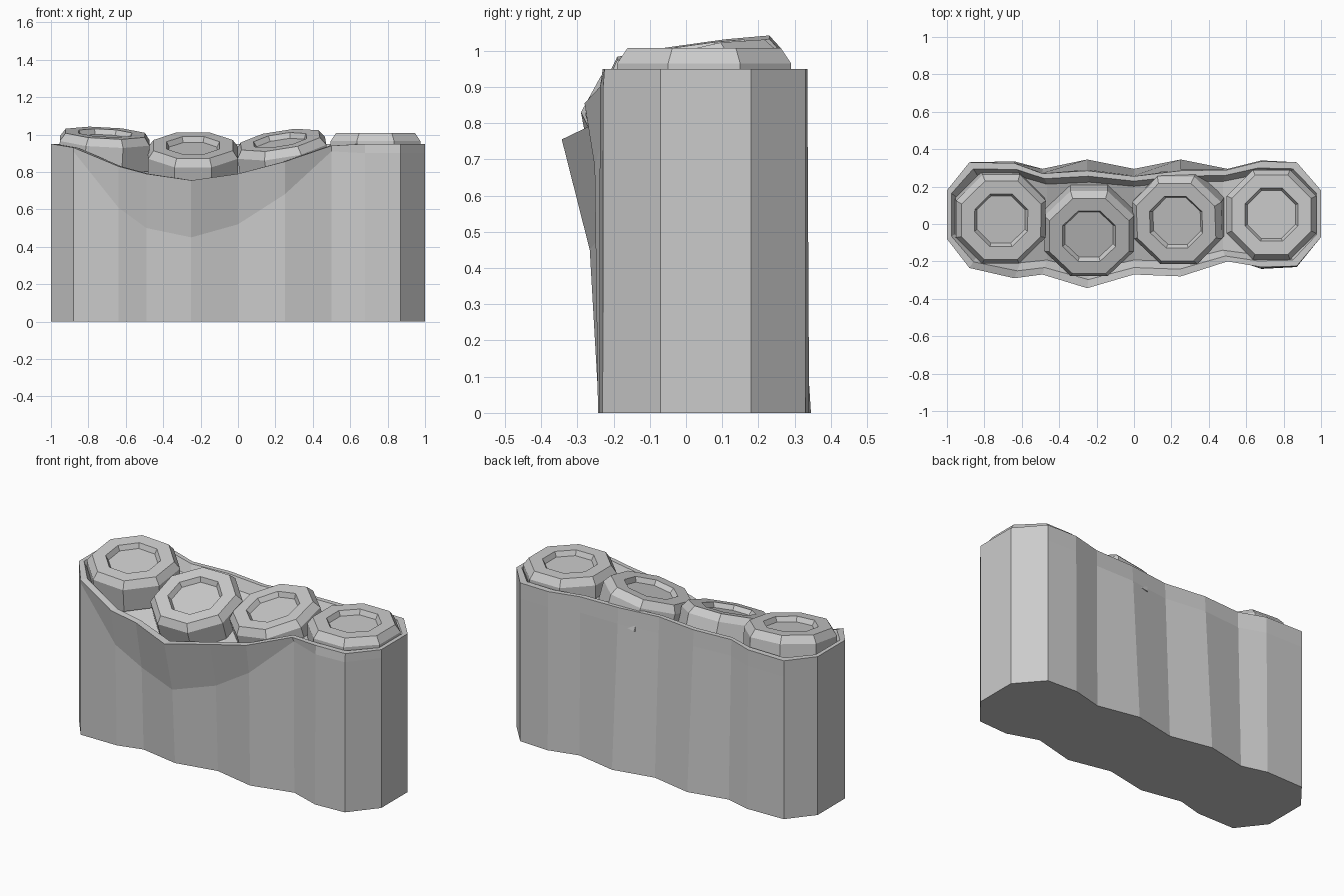
import bpy, bmesh, math
from mathutils import Euler, Matrix

cube = bpy.data.objects.get("Cube")
if cube:
    bpy.data.objects.remove(cube, do_unlink=True)

# One plain grey for everything
grey = bpy.data.materials.new("plain grey")
grey.use_nodes = True
color = (0.6, 0.6, 0.6, 1)
grey.diffuse_color = color
grey.node_tree.nodes["Principled BSDF"].inputs["Base Color"].default_value = color


def finish(bm, name, matrix=None):
    """Turn a bmesh into a flat shaded, grey object."""
    bmesh.ops.recalc_face_normals(bm, faces=bm.faces)
    mesh = bpy.data.meshes.new(name)
    bm.to_mesh(mesh)
    bm.free()
    mesh.materials.append(grey)
    obj = bpy.data.objects.new(name, mesh)
    bpy.context.collection.objects.link(obj)
    if matrix:
        obj.matrix_world = matrix
    return obj


def bridge(bm, lower, upper):
    """Join two closed rings of equal length with quads."""
    count = len(lower)
    for i in range(count):
        j = (i + 1) % count
        bm.faces.new((lower[i], lower[j], upper[j], upper[i]))


# Scalloped pouch: matched columns along the front and back walls
columns = [-1, -.88, -.64, -.49, -.25, 0, .25, .5, .68, .87, 1]
front_base = [-.08, -.235, -.235, -.195, -.24, -.19, -.243, -.18, -.24, -.23, -.07]
front_rim = [-.08, -.235, -.29, -.27, -.343, -.27, -.28, -.2, -.23, -.225, -.07]
front_rim_z = [.95, .93, .83, .79, .755, .79, .855, .94, .95, .95, .95]
fold_z = [.9, .91, .61, .5, .45, .52, .68, .91, .9, .9, .9]
back_base = [.18, .33, .335, .295, .345, .295, .345, .295, .34, .33, .18]
back_rim = [.18, .33, .325, .27, .285, .255, .285, .29, .335, .33, .18]
rim_z = [.95] * len(columns)


def mix(a, b, t):
    return [p + (q - p) * t for p, q in zip(a, b)]


def ring(bm, front, front_z, back, back_z, inset=0, drop=0):
    """Closed loop along the front wall and back along the rear wall."""
    mid = .04
    shrink = 1 - inset
    points = list(zip(columns, front, front_z))
    points += reversed(list(zip(columns, back, back_z)))
    return [bm.verts.new((x * (1 - inset / 5), mid + (y - mid) * shrink, z - drop))
            for x, y, z in points]


bm = bmesh.new()
zero = [0] * len(columns)
rings = [
    ring(bm, front_base, zero, back_base, zero),
    ring(bm, mix(front_base, front_rim, .25), fold_z, mix(back_base, back_rim, .9), mix(zero, rim_z, .9)),
    ring(bm, front_rim, front_rim_z, back_rim, rim_z),
    ring(bm, front_rim, front_rim_z, back_rim, rim_z, inset=.12),
    ring(bm, front_rim, front_rim_z, back_rim, rim_z, inset=.25, drop=.06),
]
for lower, upper in zip(rings, rings[1:]):
    bridge(bm, lower, upper)

# Underside and recessed floor
bm.faces.new(rings[0])
floor = rings[-1]
last = len(floor) - 1
for i in range(len(columns) - 1):
    bm.faces.new((floor[i], floor[i + 1], floor[last - i - 1], floor[last - i]))
finish(bm, "pouch")


# Octagonal canisters with a chamfered shoulder and a recessed lid
def canister(name, center, tilt_forward, tilt_side, lid=.142):
    profile = [(.24, -.18), (.24, -.042), (.212, 0), (lid, 0), (lid - .014, -.028)]
    bm = bmesh.new()
    loops = []
    for apothem, z in profile:
        radius = apothem / math.cos(math.pi / 8)
        angles = [math.pi * (2 * k + 1) / 8 for k in range(8)]
        loops.append([bm.verts.new((radius * math.cos(a), radius * math.sin(a), z))
                      for a in angles])
    for lower, upper in zip(loops, loops[1:]):
        bridge(bm, lower, upper)
    bm.faces.new(loops[0])
    bm.faces.new(loops[-1])
    turn = Euler((math.radians(tilt_forward), math.radians(tilt_side), 0)).to_matrix().to_4x4()
    finish(bm, name, Matrix.Translation(center) @ turn)


canister("right_canister", (-.71, .02, 1.008), 8, 3)
canister("inner_right_canister", (-.24, -.065, .942), 19, 0)
canister("inner_left_canister", (.225, .01, .97), 13, -9)
canister("left_canister", (.735, .05, 1.007), 0, 0)
